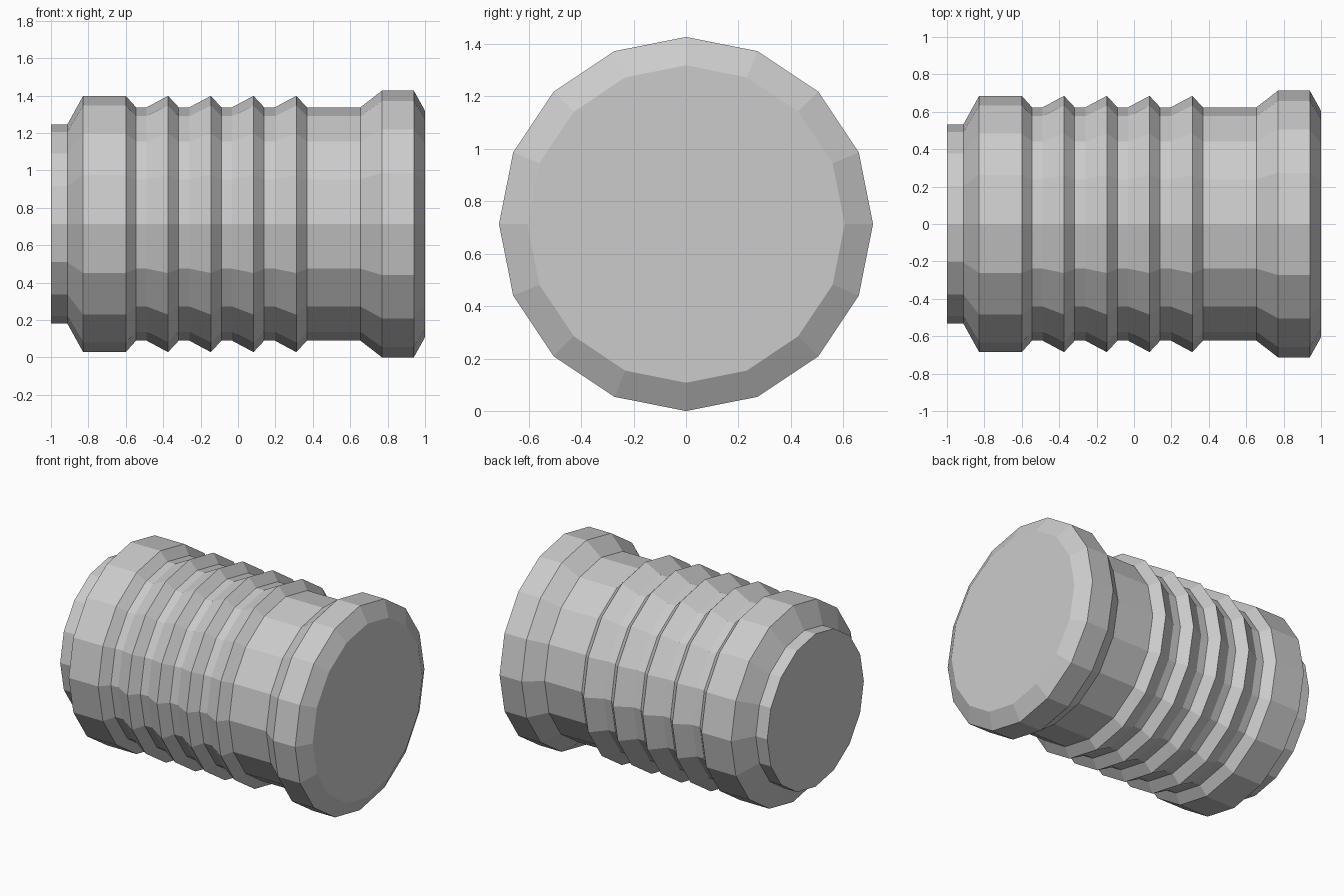
import bpy, bmesh
from math import cos, sin, pi

if "Cube" in bpy.data.objects:
    bpy.data.objects.remove(bpy.data.objects["Cube"])

SIDES = 16
CENTRE_Z = 0.713

# profile along x: (x, radius) - narrow tip and front collar
profile = [(-1, 0.533), (-0.912, 0.533), (-0.828, 0.685), (-0.6, 0.685), (-0.545, 0.624)]
# four saw-tooth ridges
for i in range(4):
    x = -0.488 + i * 0.2285
    profile += [(x, 0.624), (x + 0.114, 0.685), (x + 0.171, 0.624)]
# plain neck and chamfered end flange
profile += [(0.655, 0.624), (0.77, 0.713), (0.94, 0.713), (1, 0.605)]

# lathe the profile around the x axis, with flat caps
bm = bmesh.new()
rings = [[bm.verts.new((x, r * cos(2 * pi * k / SIDES), CENTRE_Z + r * sin(2 * pi * k / SIDES)))
          for k in range(SIDES)] for x, r in profile]
for a, b in zip(rings, rings[1:]):
    for k in range(SIDES):
        n = (k + 1) % SIDES
        bm.faces.new((a[k], a[n], b[n], b[k]))
bm.faces.new(rings[0])
bm.faces.new(rings[-1])
bmesh.ops.recalc_face_normals(bm, faces=bm.faces)

mesh = bpy.data.meshes.new("ribbed_plug")
bm.to_mesh(mesh)
bm.free()
bpy.context.collection.objects.link(bpy.data.objects.new("ribbed_plug", mesh))
